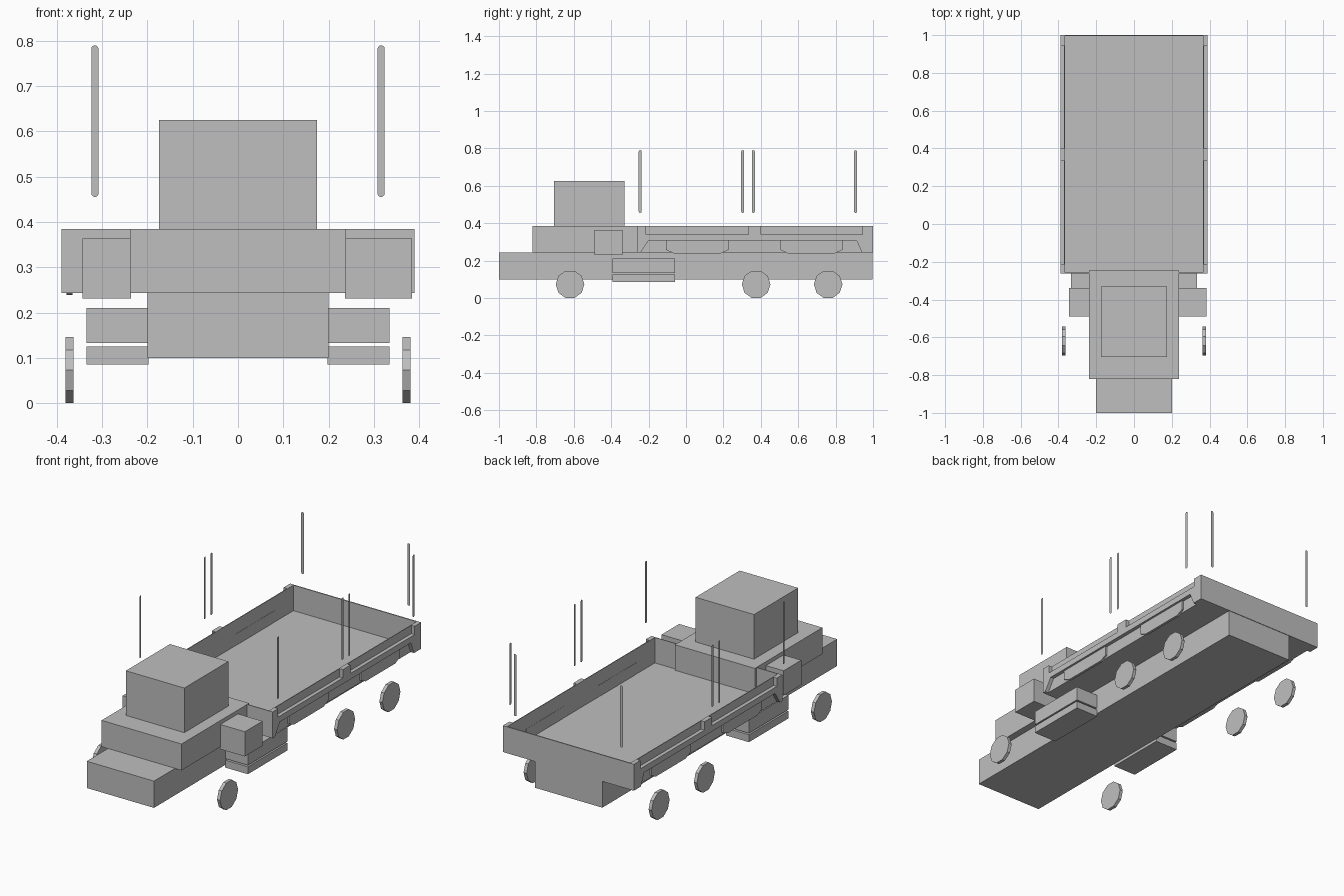
import bpy
import bmesh
import math

old = bpy.data.objects.get("Cube")
if old:
    bpy.data.objects.remove(old, do_unlink=True)

grey = bpy.data.materials.new("plain_grey")
grey.use_nodes = True
COLOUR = (0.52, 0.52, 0.52, 1)
grey.diffuse_color = COLOUR
grey.node_tree.nodes["Principled BSDF"].inputs["Base Color"].default_value = COLOUR


def finish(name, bm):
    bmesh.ops.recalc_face_normals(bm, faces=bm.faces)
    mesh = bpy.data.meshes.new(name)
    bm.to_mesh(mesh)
    bm.free()
    mesh.materials.append(grey)
    obj = bpy.data.objects.new(name, mesh)
    bpy.context.collection.objects.link(obj)
    return obj


def box(name, x, y, z):
    """Box from (min, max) pairs."""
    bm = bmesh.new()
    bmesh.ops.create_cube(bm, size=1)
    for v in bm.verts:
        v.co = [(r[0] + r[1]) / 2 + c * (r[1] - r[0]) for r, c in zip((x, y, z), v.co)]
    return finish(name, bm)


def plate(name, outline, x0, x1):
    """Side outline in (y, z), extruded from x0 to x1."""
    bm = bmesh.new()
    face = bm.faces.new([bm.verts.new((x0, y, z)) for y, z in outline])
    if x1 != x0:
        moved = bmesh.ops.extrude_face_region(bm, geom=[face])["geom"]
        for v in moved:
            if isinstance(v, bmesh.types.BMVert):
                v.co.x = x1
        bm.faces.ensure_lookup_table()
    return finish(name, bm)


def span(side, a, b):
    return tuple(sorted((side * a, side * b)))


def pole_outline(y, low=0.455, high=0.79, r=0.008, steps=6):
    """Slim upright strip with rounded ends."""
    pts = []
    for centre, start in ((high - r, 0), (low + r, math.pi)):
        for i in range(steps + 1):
            a = start + math.pi * i / steps
            pts.append((y + r * math.cos(a), centre + r * math.sin(a)))
    return pts


# Hull and cab
box("chassis", (-0.2, 0.2), (-1, 0.997), (0.1, 0.244))
box("cab_body", (-0.238, 0.238), (-0.82, -0.245), (0.243, 0.385))
box("cab_top", (-0.174, 0.174), (-0.705, -0.33), (0.385, 0.625))

# Cargo bed
BED_LOW, BED_HIGH = 0.243, 0.385
box("bed_floor", (-0.37, 0.37), (-0.26, 1), (BED_LOW, 0.248))
box("bed_front_wall", (-0.39, 0.39), (-0.262, -0.258), (BED_LOW, BED_HIGH))
box("bed_rear_wall", (-0.39, 0.39), (0.994, 1), (BED_LOW, BED_HIGH))

# Side frame with lowered rails above and a sloped cutout below
frame = [(-0.26, BED_LOW), (-0.243, BED_LOW), (-0.2, 0.308), (0.912, 0.308),
         (0.94, BED_LOW), (0.998, BED_LOW), (0.998, BED_HIGH), (0.945, BED_HIGH),
         (0.945, 0.34), (0.4, 0.34), (0.4, BED_HIGH), (0.335, BED_HIGH),
         (0.335, 0.34), (-0.215, 0.34), (-0.215, BED_HIGH), (-0.26, BED_HIGH)]

for side, label in ((1, "left"), (-1, "right")):
    box(f"bed_wall_{label}", span(side, 0.366, 0.37), (-0.26, 1), (BED_LOW, BED_HIGH))
    plate(f"bed_frame_{label}", frame, side * 0.37, side * 0.39)

    # Hanging side flaps
    for i, y in enumerate((0.06, 0.67)):
        half = 0.166
        flap = [(y - half, 0.31), (y - half, 0.257), (y - half + 0.04, 0.239),
                (y + half - 0.04, 0.239), (y + half, 0.257), (y + half, 0.31)]
        plate(f"side_flap_{label}_{i + 1}", flap, side * 0.365, side * 0.379)

    # Storage boxes
    outer = 0.384 if side > 0 else 0.343
    box(f"cab_side_box_{label}", span(side, 0.236, outer), (-0.49, -0.34), (0.231, 0.364))
    box(f"upper_locker_{label}", span(side, 0.2, 0.334), (-0.393, -0.058), (0.133, 0.21))
    box(f"lower_locker_{label}", span(side, 0.198, 0.334), (-0.393, -0.058), (0.085, 0.125))

    # Ten-sided wheels
    r = 0.0765
    low = r * math.sin(math.radians(72))
    for i, y in enumerate((-0.62, 0.375, 0.76)):
        ring = [(y + r * math.cos(math.tau * k / 10), low + r * math.sin(math.tau * k / 10))
                for k in range(10)]
        plate(f"wheel_{label}_{i + 1}", ring, side * 0.363, side * 0.381)

    # Flat upright poles beside the bed
    spots = [-0.245, 0.303, 0.36, 0.907]
    for i, y in enumerate(spots if side > 0 else spots[:3]):
        plate(f"side_pole_{label}_{i + 1}", pole_outline(y), side * 0.41, side * 0.41)

    # Flat upright poles behind the bed
    pole = plate(f"rear_pole_{label}", pole_outline(0), 0, 0)
    pole.rotation_euler.z = math.pi / 2
    pole.location = (side * 0.316, 1, 0)
